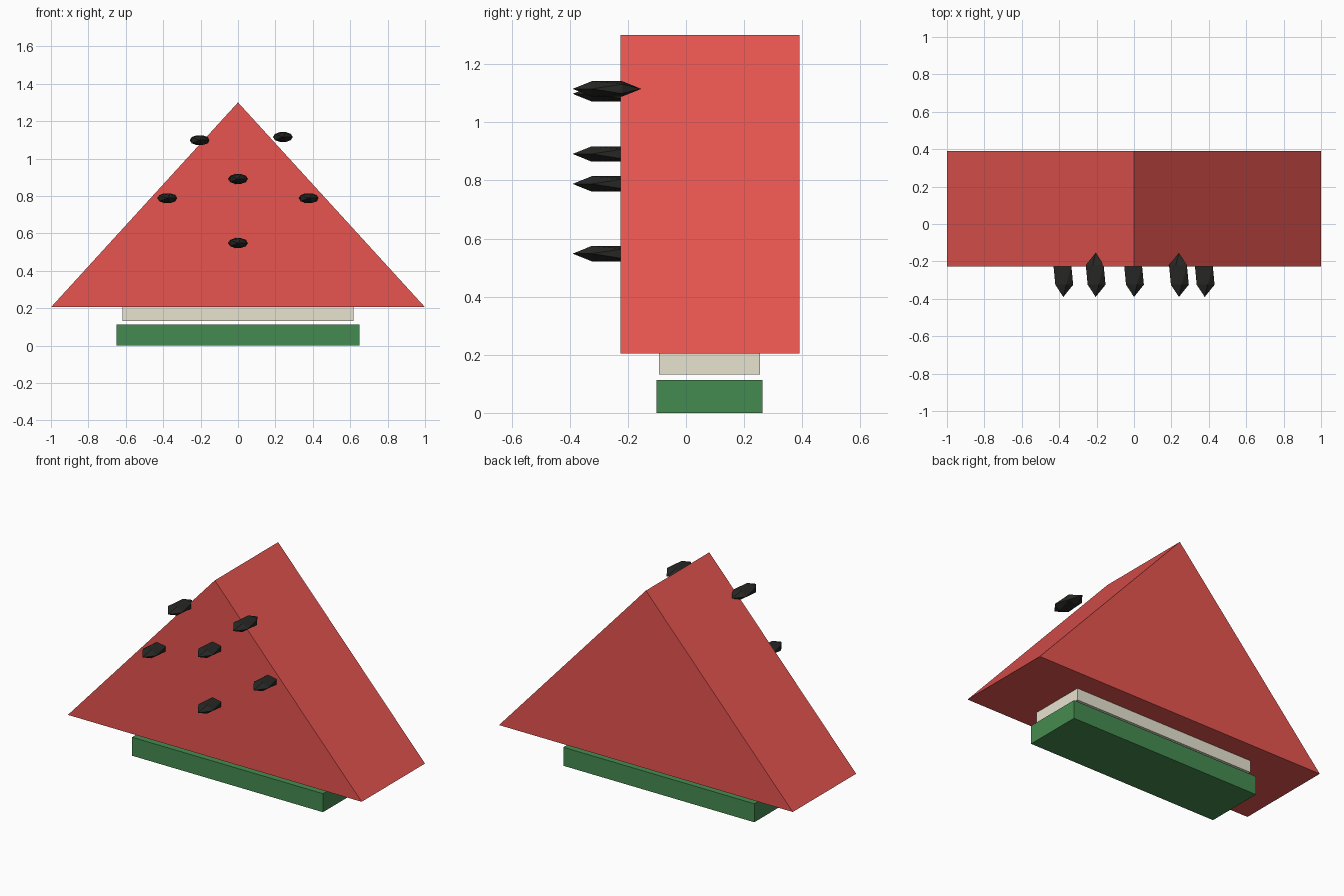
import bpy, bmesh
from math import radians
from mathutils import Matrix

if "Cube" in bpy.data.objects:
    bpy.data.objects.remove(bpy.data.objects["Cube"])


def material(name, color):
    m = bpy.data.materials.new(name)
    m.diffuse_color = (*color, 1)
    m.use_nodes = True
    m.node_tree.nodes["Principled BSDF"].inputs["Base Color"].default_value = m.diffuse_color
    return m


def add_object(name, bm, mat):
    bmesh.ops.recalc_face_normals(bm, faces=bm.faces)
    mesh = bpy.data.meshes.new(name)
    bm.to_mesh(mesh)
    bm.free()
    mesh.materials.append(mat)
    ob = bpy.data.objects.new(name, mesh)
    bpy.context.collection.objects.link(ob)
    return ob


def box(name, x, y, z, mat):
    bm = bmesh.new()
    size = [b - a for a, b in (x, y, z)]
    centre = [(a + b) / 2 for a, b in (x, y, z)]
    bmesh.ops.create_cube(bm, size=1, matrix=Matrix.Translation(centre) @ Matrix.Diagonal((*size, 1)))
    return add_object(name, bm, mat)


red = material("flesh_red", (0.80, 0.09, 0.08))
cream = material("rind_cream", (0.80, 0.77, 0.63))
green = material("rind_green", (0.06, 0.26, 0.08))
black = material("seed_black", (0.02, 0.02, 0.018))

# Triangular flesh wedge
bm = bmesh.new()
profile = [(-1, 0.205), (1, 0.205), (0, 1.3)]
face = bm.faces.new([bm.verts.new((x, -0.226, z)) for x, z in profile])
ext = bmesh.ops.extrude_face_region(bm, geom=[face], use_keep_orig=True)
moved = [g for g in ext["geom"] if isinstance(g, bmesh.types.BMVert)]
bmesh.ops.translate(bm, verts=moved, vec=(0, 0.616, 0))
add_object("flesh", bm, red)

# Rind layers under the wedge
box("inner_rind", (-0.618, 0.618), (-0.093, 0.255), (0.132, 0.24), cream)
box("outer_rind", (-0.65, 0.65), (-0.102, 0.264), (0, 0.114), green)

# Faceted seeds on the front face
seeds = [(-0.205, 1.098), (0.24, 1.115), (0, 0.891), (-0.378, 0.788), (0.378, 0.788), (0, 0.548)]
for i, (x, z) in enumerate(seeds):
    bm = bmesh.new()
    bmesh.ops.create_icosphere(bm, subdivisions=1, radius=1, matrix=Matrix.Rotation(radians(90), 4, "X"))
    bmesh.ops.scale(bm, vec=(0.059, 0.118, 0.031), verts=bm.verts)
    seed = add_object(f"seed_{i + 1}", bm, black)
    seed.location = (x, -0.272, z)
